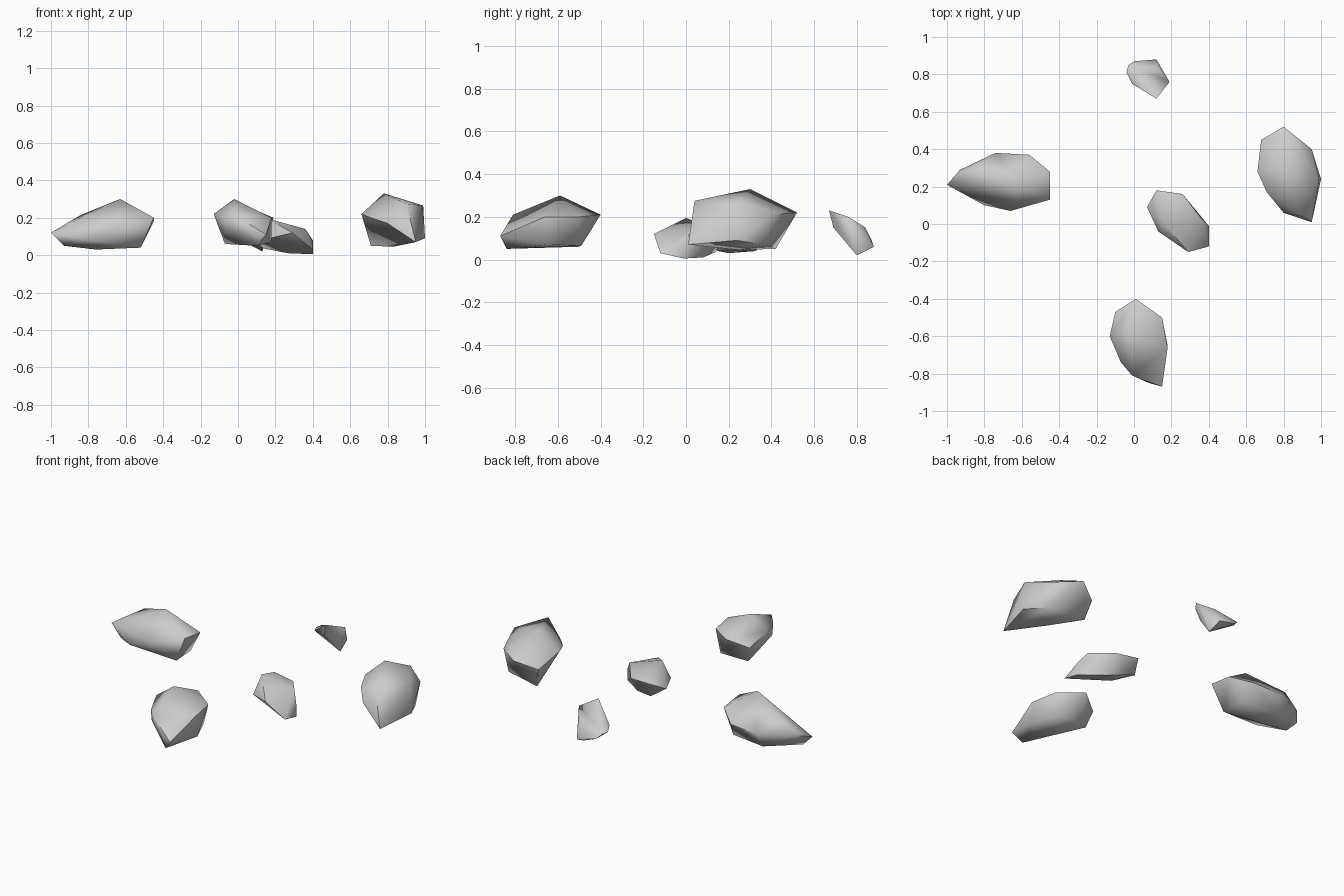
import bpy, bmesh, math


def rock(name, corners):
    """Faceted boulder: hull around a few corner points, softened shading."""
    bm = bmesh.new()
    for c in corners:
        bm.verts.new(c)
    bmesh.ops.convex_hull(bm, input=bm.verts[:])
    loose = [v for v in bm.verts if not v.link_faces]
    bmesh.ops.delete(bm, geom=loose, context='VERTS')
    bmesh.ops.dissolve_limit(bm, angle_limit=math.radians(4),
                             verts=bm.verts[:], edges=bm.edges[:])
    bmesh.ops.recalc_face_normals(bm, faces=bm.faces[:])
    me = bpy.data.meshes.new(name)
    bm.to_mesh(me)
    bm.free()
    ob = bpy.data.objects.new(name, me)
    bpy.context.collection.objects.link(ob)
    bpy.ops.object.select_all(action='DESELECT')
    ob.select_set(True)
    bpy.context.view_layer.objects.active = ob
    bpy.ops.object.shade_smooth_by_angle(angle=math.radians(60))
    return ob


# long boulder on the left: pointed end, upper ridge, blunt end, underside
rock("left_rock", [
    (-1, .21, .12), (-.93, .29, .14), (-.84, .30, .215), (-.74, .38, .13),
    (-.56, .37, .14), (-.63, .21, .30), (-.45, .28, .18), (-.45, .13, .20),
    (-.66, .07, .15), (-.80, .10, .08), (-.93, .20, .05),
    (-.52, .15, .04), (-.53, .30, .04), (-.76, .20, .03), (-.75, .33, .04)])

# boulder at the front
rock("front_rock", [
    (.01, -.40, .21), (-.10, -.47, .16), (-.13, -.60, .22), (-.07, -.74, .20),
    (-.01, -.81, .21), (.15, -.87, .11), (.08, -.85, .12), (.18, -.66, .20),
    (.15, -.50, .20), (-.02, -.59, .30), (.18, -.65, .07), (.10, -.84, .05),
    (-.07, -.50, .06), (-.07, -.73, .13), (.11, -.49, .065)])

# largest boulder on the right
rock("right_rock", [
    (.80, .52, .22), (.68, .45, .17), (.66, .28, .22), (.71, .17, .20),
    (.80, .06, .17), (.95, .01, .07), (.90, .04, .275), (.99, .24, .265),
    (.95, .40, .21), (.78, .30, .33), (1, .24, .09), (.71, .42, .05),
    (.93, .38, .065), (.83, .25, .045)])

# wedge shaped stone in the middle
rock("middle_stone", [
    (.07, .09, .08), (.12, .18, .13), (.26, .16, .12), (.36, .03, .14),
    (.40, -.01, .08), (.40, -.01, .005), (.40, -.12, .03), (.29, -.15, .12),
    (.13, -.04, .08), (.16, 0, .195), (.14, .14, .035), (.27, .08, .01)])

# small tilted stone at the back
rock("back_stone", [
    (.12, .67, .23), (.19, .76, .20), (-.01, .75, .13), (-.04, .81, .12),
    (-.03, .85, .12), (0, .87, .09), (.12, .88, .06), (.13, .80, .02),
    (.12, .84, .15), (.10, .69, .15)])
